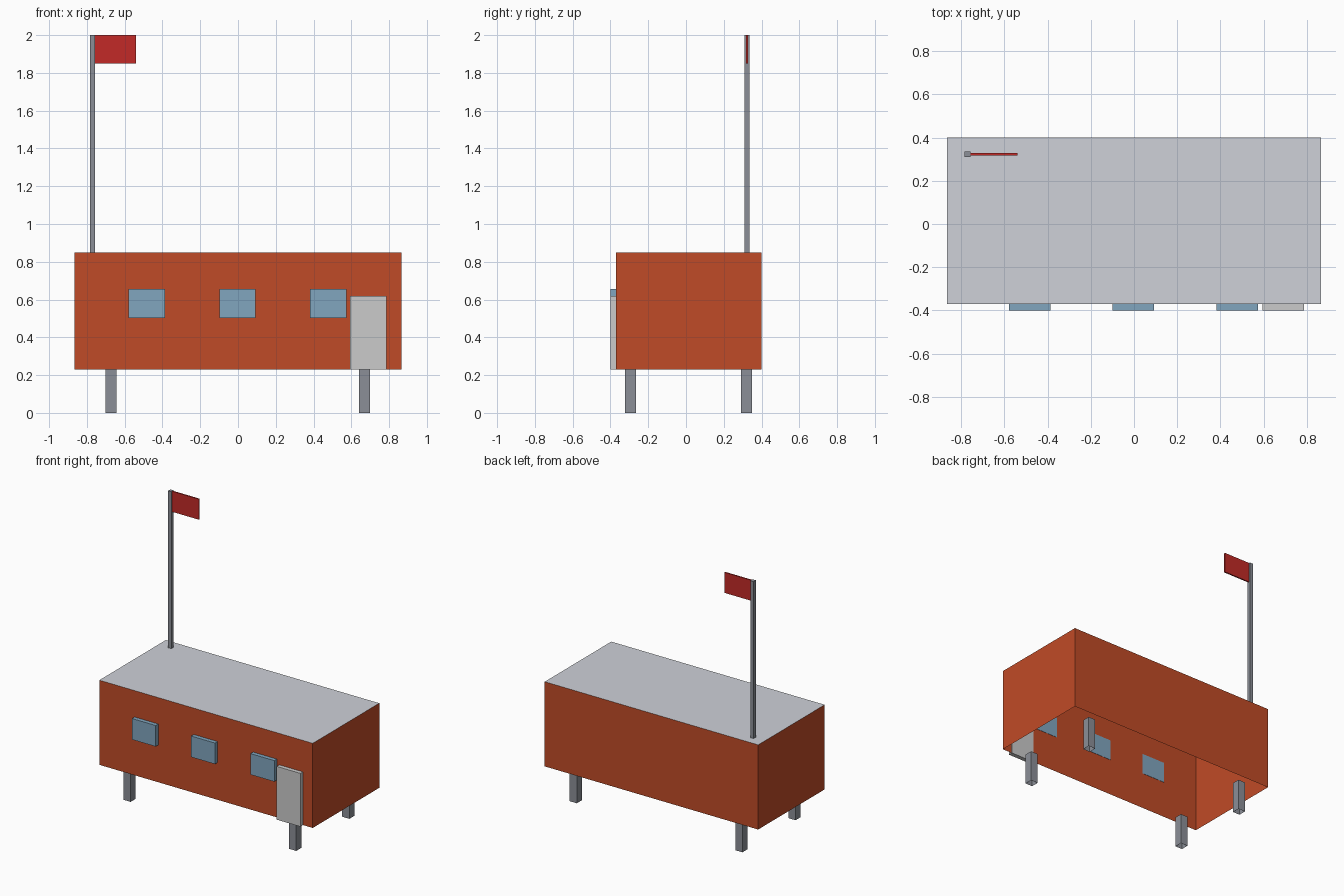
import bpy
import bmesh

if "Cube" in bpy.data.objects:
    bpy.data.objects.remove(bpy.data.objects["Cube"])


def material(name, r, g, b):
    m = bpy.data.materials.new(name)
    m.diffuse_color = (r, g, b, 1)
    m.use_nodes = True
    m.node_tree.nodes["Principled BSDF"].inputs["Base Color"].default_value = m.diffuse_color
    return m


BRICK = material("orange_wall", 0.53, 0.07, 0.02)
ROOF = material("pale_roof", 0.62, 0.64, 0.69)
METAL = material("metal", 0.26, 0.275, 0.31)
GLASS = material("window_blue", 0.22, 0.38, 0.52)
RED = material("flag_red", 0.54, 0.023, 0.02)


def box(name, x, y, z, mat=None, open_bottom=False, open_top=False):
    """Box from (min, max) ranges, optionally without its end faces."""
    bm = bmesh.new()
    bmesh.ops.create_cube(bm, size=1)
    for v in bm.verts:
        v.co = [r[0] if c < 0 else r[1] for c, r in zip(v.co, (x, y, z))]
    bm.normal_update()
    ends = [f for f in bm.faces
            if (open_bottom and f.normal.z < -0.5) or (open_top and f.normal.z > 0.5)]
    bmesh.ops.delete(bm, geom=ends, context='FACES_ONLY')
    mesh = bpy.data.meshes.new(name)
    bm.to_mesh(mesh)
    bm.free()
    if mat:
        mesh.materials.append(mat)
    ob = bpy.data.objects.new(name, mesh)
    bpy.context.collection.objects.link(ob)
    return ob


def around(c, half):
    return (c - half, c + half)


# Cabin shell, hollow and open underneath
X, Y, FLOOR, TOP = (-0.865, 0.865), (-0.37, 0.40), 0.23, 0.85
box("cabin_walls", X, Y, (FLOOR, TOP), BRICK, open_bottom=True, open_top=True)

# Flat roof sheet
bpy.ops.mesh.primitive_plane_add(size=1, location=(0, sum(Y) / 2, TOP))
roof = bpy.context.object
roof.name = "roof"
roof.scale = (X[1] - X[0], Y[1] - Y[0], 1)
roof.data.materials.append(ROOF)

# Front windows and door, reaching just through the wall
FRONT = (-0.40, Y[0] + 0.002)
for i, cx in enumerate((-0.483, -0.003, 0.478)):
    box(f"window_{i + 1}", around(cx, 0.096), FRONT, (0.503, 0.657), GLASS)
box("door", (0.594, 0.786), FRONT, (FLOOR, 0.62))

# Four legs
for side, cx in (("left", -0.673), ("right", 0.67)):
    for end, cy in (("front", -0.295), ("back", 0.32)):
        box(f"{end}_{side}_leg", around(cx, 0.029), around(cy, 0.029),
            (0, FLOOR), METAL, open_bottom=True)

# Flagpole and flag
box("flagpole", around(-0.77, 0.0135), around(0.323, 0.0135), (TOP, 2.0), METAL)
box("flag", (-0.757, -0.54), around(0.323, 0.005), (1.85, 2.0), RED)
